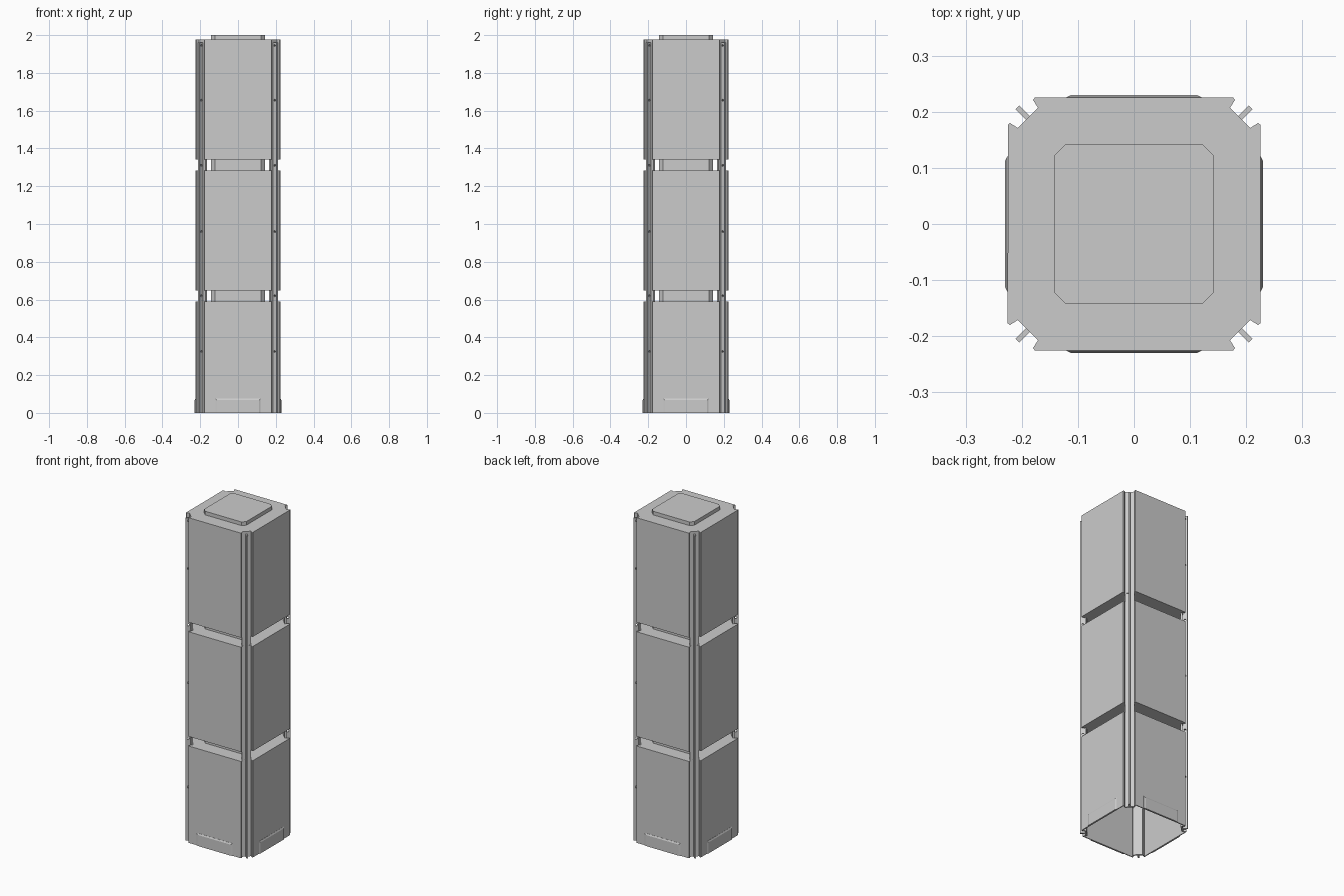
import bpy, bmesh, math
from mathutils import Matrix, Vector

cube = bpy.data.objects.get("Cube")
if cube:
    bpy.data.objects.remove(cube)

grey = bpy.data.materials.new("plain grey")
grey.use_nodes = True
colour = (0.6, 0.6, 0.6, 1)
grey.diffuse_color = colour
grey.node_tree.nodes["Principled BSDF"].inputs["Base Color"].default_value = colour


def make(name, bm):
    bmesh.ops.recalc_face_normals(bm, faces=bm.faces[:])
    mesh = bpy.data.meshes.new(name)
    bm.to_mesh(mesh)
    bm.free()
    mesh.materials.append(grey)
    obj = bpy.data.objects.new(name, mesh)
    bpy.context.collection.objects.link(obj)
    return obj


def four_fold(corner):
    """Repeat a corner outline around the four quarters."""
    return [Matrix.Rotation(k * math.pi / 2, 2) @ Vector(p)
            for k in range(4) for p in corner]


def prism(name, outline, z0, z1, bottom=True):
    bm = bmesh.new()
    face = bm.faces.new([bm.verts.new((x, y, z0)) for x, y in outline])
    ext = bmesh.ops.extrude_face_region(bm, geom=[face], use_keep_orig=True)
    for v in ext["geom"]:
        if isinstance(v, bmesh.types.BMVert):
            v.co.z = z1
    if not bottom:
        bmesh.ops.delete(bm, geom=[face], context="FACES_ONLY")
    return make(name, bm)


def apply(obj, kind, **settings):
    mod = obj.modifiers.new(kind.title(), kind)
    for key, value in settings.items():
        setattr(mod, key, value)
    bpy.context.view_layer.objects.active = obj
    bpy.ops.object.modifier_apply(modifier=mod.name)


# Stacked housings with flared lips beside each corner channel
lip = [(0.225, 0.177), (0.221, 0.180), (0.207, 0.171)]
housing = four_fold(lip + [(y, x) for x, y in reversed(lip)])
lower = prism("lower_housing", housing, 0, 0.589, bottom=False)
apply(lower, "SOLIDIFY", thickness=0.006, offset=-1)
prism("middle_housing", housing, 0.647, 1.284)
prism("upper_housing", housing, 1.342, 1.978)

# Chamfered core seen in the gaps and as the raised cap
core = four_fold([(0.142, 0.122), (0.122, 0.142)])
prism("lower_core", core, 0.585, 0.65)
prism("upper_core", core, 1.28, 1.345)
prism("top_cap", core, 1.975, 2.0)

# Corner posts: a back flange with a drilled fin
hole_heights = (0.325, 0.62, 0.96, 1.31, 1.655, 1.945)
for k, where in enumerate(("back_left", "back_right", "front_right", "front_left")):
    turn = Matrix.Rotation(math.pi / 4 + k * math.pi / 2, 2)

    def bar(name, r0, r1, half, top):
        pts = [(r0, -half), (r1, -half), (r1, half), (r0, half)]
        return prism(name, [turn @ Vector(p) for p in pts], 0, top)

    bar(where + "_flange", 0.257, 0.2665, 0.025, 1.965)
    fin = bar(where + "_fin", 0.26, 0.294, 0.0045, 1.962)
    bm = bmesh.new()
    spin = turn.to_4x4()
    for z in hole_heights:
        bmesh.ops.create_cone(
            bm, cap_ends=True, segments=12, radius1=0.006, radius2=0.006, depth=0.05,
            matrix=spin @ Matrix.Translation((0.279, 0, z)) @ Matrix.Rotation(math.pi / 2, 4, "X"))
    cutter = make("hole_cutter", bm)
    cutter.hide_render = True
    apply(fin, "BOOLEAN", operation="DIFFERENCE", object=cutter, solver="EXACT")
    bpy.data.objects.remove(cutter)

# Raised plates with bevelled rims at the foot of each side
for k, where in enumerate(("front", "left", "back", "right")):
    bm = bmesh.new()
    outer = [(-0.12, 0), (0.12, 0), (0.12, 0.075), (-0.12, 0.075)]
    inner = [(-0.112, 0), (0.112, 0), (0.112, 0.067), (-0.112, 0.067)]
    rings = [[bm.verts.new((x, y, z)) for x, z in ring]
             for ring, y in ((outer, -0.224), (outer, -0.226), (inner, -0.23))]
    for a, b in zip(rings, rings[1:]):
        for i in range(4):
            j = (i + 1) % 4
            bm.faces.new((a[i], a[j], b[j], b[i]))
    bm.faces.new(rings[-1])
    bm.faces.new(rings[0])
    bm.transform(Matrix.Rotation(k * math.pi / 2, 4, "Z"))
    make(where + "_foot_plate", bm)
